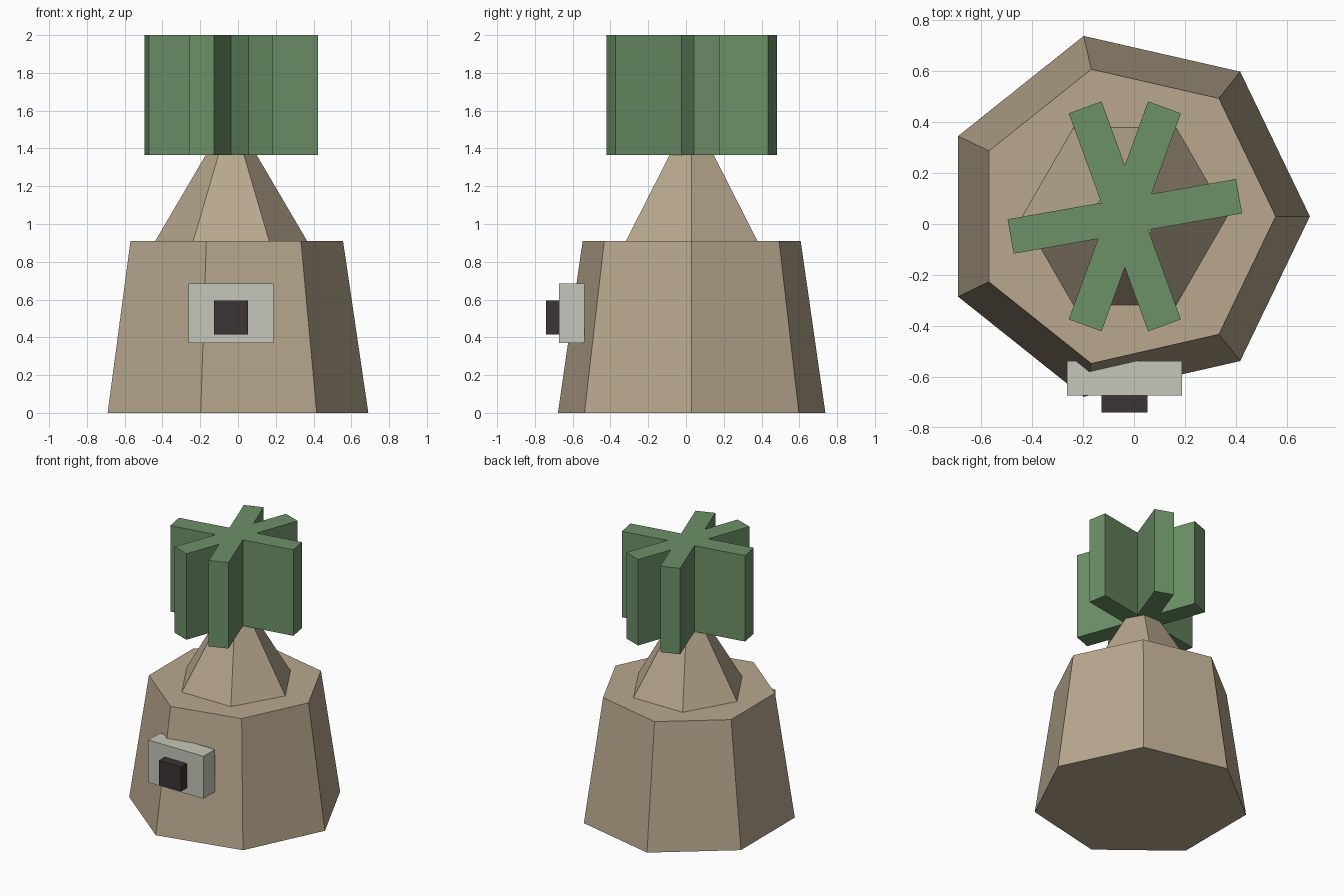
import bpy
import bmesh
from math import cos, sin, pi, radians

if "Cube" in bpy.data.objects:
    bpy.data.objects.remove(bpy.data.objects["Cube"], do_unlink=True)

CX, CY = -0.036, 0.03  # shared vertical axis of the body


def material(name, rgb):
    mat = bpy.data.materials.new(name)
    mat.use_nodes = True
    mat.diffuse_color = (*rgb, 1)
    mat.node_tree.nodes["Principled BSDF"].inputs["Base Color"].default_value = (*rgb, 1)
    return mat


tan = material("tan", (0.48, 0.39, 0.27))
green = material("leaf green", (0.15, 0.28, 0.135))
grey = material("pale grey", (0.56, 0.57, 0.49))
dark = material("dark brown", (0.047, 0.035, 0.035))


def loft(name, bottom, top, z0, z1, mat):
    """Solid between two flat outlines with the same number of points."""
    bm = bmesh.new()
    low = [bm.verts.new((x, y, z0)) for x, y in bottom]
    high = [bm.verts.new((x, y, z1)) for x, y in top]
    bm.faces.new(low[::-1])
    bm.faces.new(high)
    n = len(low)
    for i in range(n):
        j = (i + 1) % n
        bm.faces.new((low[i], low[j], high[j], high[i]))
    mesh = bpy.data.meshes.new(name)
    bm.to_mesh(mesh)
    bm.free()
    mesh.materials.append(mat)
    obj = bpy.data.objects.new(name, mesh)
    bpy.context.collection.objects.link(obj)
    return obj


def ring(sides, radius):
    return [(CX + radius * cos(2 * pi * i / sides),
             CY + radius * sin(2 * pi * i / sides)) for i in range(sides)]


def box(name, x0, x1, y0, y1, z0, z1, mat):
    outline = [(x0, y0), (x1, y0), (x1, y1), (x0, y1)]
    return loft(name, outline, outline, z0, z1, mat)


def star(angles, half_length, half_width):
    """Outline of crossed bars: two tip corners per arm, then the notch."""
    points = []
    for i, deg in enumerate(angles):
        a = radians(deg)
        for side in (-half_width, half_width):
            points.append((CX + half_length * cos(a) - side * sin(a),
                           CY + half_length * sin(a) + side * cos(a)))
        gap = radians((angles[(i + 1) % len(angles)] - deg) % 360)
        reach = half_width / sin(gap / 2)
        points.append((CX + reach * cos(a + gap / 2), CY + reach * sin(a + gap / 2)))
    return points


# Seven-sided tapered body and six-sided neck
loft("body", ring(7, 0.726), ring(7, 0.592), 0, 0.91, tan)
loft("neck", ring(6, 0.402), ring(6, 0.135), 0.91, 1.365, tan)

# Crossed-bar crown
bars = (10, 70, 110)
crown = star(bars + tuple(b + 180 for b in bars), 0.455, 0.0685)
loft("crown", crown, crown, 1.365, 2, green)

# Front panel and its button
box("panel", -0.263, 0.188, -0.672, -0.537, 0.37, 0.684, grey)
box("button", -0.128, 0.053, -0.74, -0.66, 0.414, 0.595, dark)
